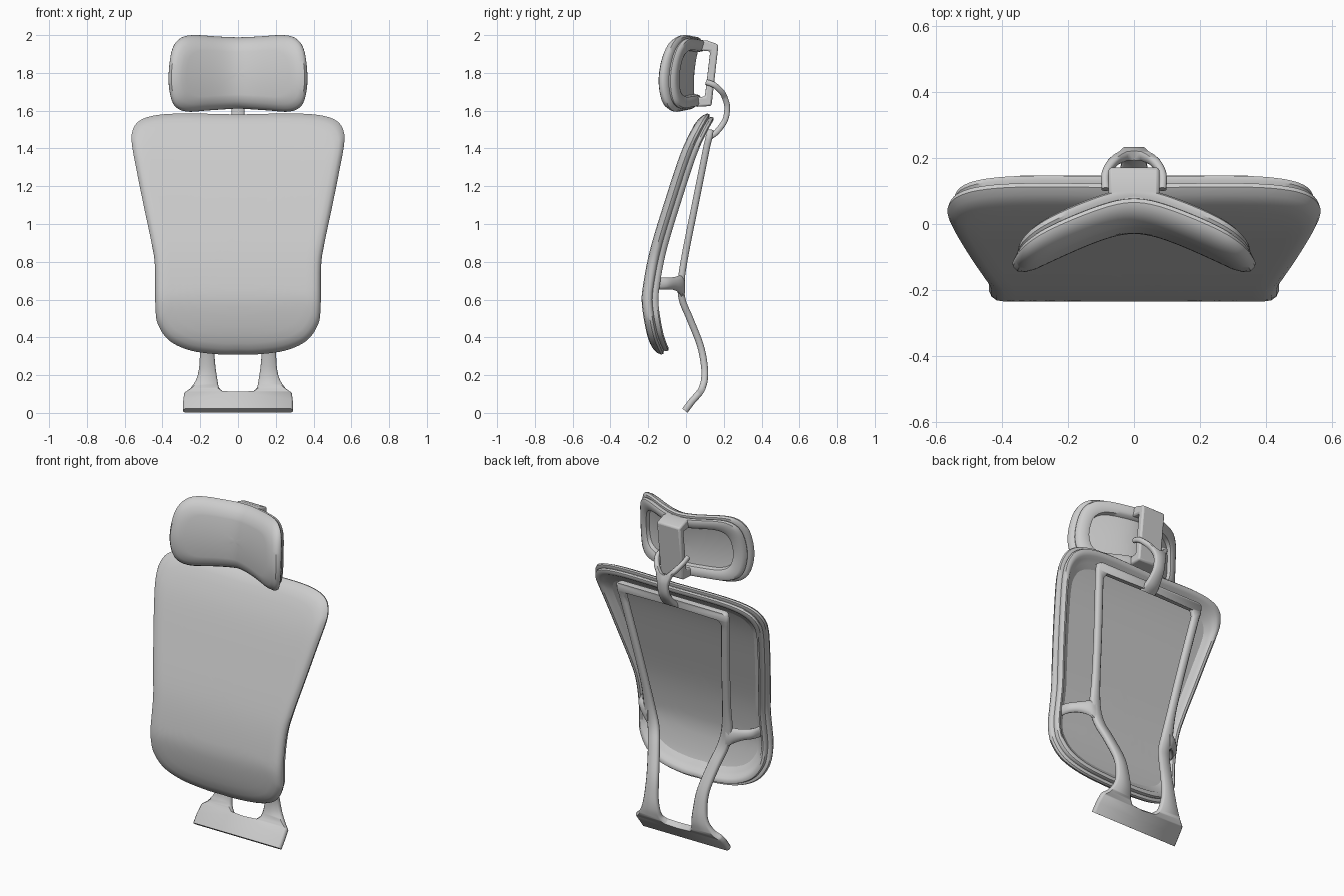
import bpy, bmesh, math

cube = bpy.data.objects.get("Cube")
if cube:
    bpy.data.objects.remove(cube, do_unlink=True)

GREY = (0.6, 0.6, 0.6, 1)
mat = bpy.data.materials.new("light_grey")
mat.use_nodes = True
mat.diffuse_color = GREY
mat.node_tree.nodes["Principled BSDF"].inputs["Base Color"].default_value = GREY


def smooth_path(pts, steps=5):
    """Catmull-Rom sampling of tuples of any size."""
    out = []
    for i in range(len(pts) - 1):
        quad = (pts[max(i - 1, 0)], pts[i], pts[i + 1], pts[min(i + 2, len(pts) - 1)])
        for s in range(steps):
            t = s / steps
            out.append(tuple(
                0.5 * (2 * b + (c - a) * t + (2 * a - 5 * b + 4 * c - d) * t * t
                       + (3 * b - a - 3 * c + d) * t ** 3)
                for a, b, c, d in zip(*quad)))
    return out + [tuple(pts[-1])]


def finish(name, bm, mirror=False, angle=40):
    bmesh.ops.remove_doubles(bm, verts=bm.verts, dist=1e-5)
    bmesh.ops.recalc_face_normals(bm, faces=bm.faces)
    mesh = bpy.data.meshes.new(name)
    bm.to_mesh(mesh)
    bm.free()
    mesh.materials.append(mat)
    ob = bpy.data.objects.new(name, mesh)
    bpy.context.collection.objects.link(ob)
    if mirror:
        ob.modifiers.new("mirror", "MIRROR")
    bpy.ops.object.select_all(action="DESELECT")
    ob.select_set(True)
    bpy.context.view_layer.objects.active = ob
    bpy.ops.object.shade_smooth_by_angle(angle=math.radians(angle))
    return ob


def bridge(bm, a, b):
    for i in range(len(a)):
        j = (i + 1) % len(a)
        bm.faces.new((a[i], a[j], b[j], b[i]))


def shell(name, half, sections, bend, ring=False):
    """Nested inset copies of an outline; capped front and back, or a closed ring."""
    right = smooth_path(half)
    outline = right + [(-x, z) for x, z in right[-2:0:-1]]
    zs = [z for _, z in outline]
    cz, hh = (max(zs) + min(zs)) / 2, (max(zs) - min(zs)) / 2
    hw = max(x for x, _ in outline)
    bm = bmesh.new()

    def loop(inset, depth, k=1.0):
        verts = []
        for x, z in outline:
            px = x * (1 - inset / hw) * k
            pz = cz + (z - cz) * (1 - inset / hh) * k
            verts.append(bm.verts.new((px, bend(px, pz) + depth, pz)))
        return verts

    loops = [loop(*s) for s in sections]
    for a, b in zip(loops, loops[1:]):
        bridge(bm, a, b)
    if ring:
        bridge(bm, loops[-1], loops[0])
    else:
        for last, (inset, depth) in ((loops[0], sections[0]), (loops[-1], sections[-1])):
            for n in range(11, 0, -1):
                inner = loop(inset, depth, n / 12)
                bridge(bm, last, inner)
                last = inner
            mid = bm.verts.new((0, bend(0, cz) + depth, cz))
            for i in range(len(last)):
                bm.faces.new((last[i], last[(i + 1) % len(last)], mid))
    return finish(name, bm)


def strap(name, rows, t, b):
    """Mirrored flat bar: rows of (z, y, inner x, outer x), chamfered section."""
    bm = bmesh.new()
    loops = []
    for i, (z, y, xi, xo) in enumerate(rows):
        p, q = rows[max(i - 1, 0)], rows[min(i + 1, len(rows) - 1)]
        dz, dy = q[0] - p[0], q[1] - p[1]
        length = math.hypot(dz, dy)
        ny, nz = -dz / length, dy / length
        c = b if xi > 0 else 0
        section = [(xi, c - t), (xi + c, -t), (xo - b, -t), (xo, b - t),
                   (xo, t - b), (xo - b, t), (xi + c, t), (xi, t - c)]
        loops.append([bm.verts.new((x, y + d * ny, z + d * nz)) for x, d in section])
    for l, m in zip(loops, loops[1:]):
        bridge(bm, l, m)
    bm.faces.new(loops[0])
    bm.faces.new(loops[-1])
    inside = [f for f in bm.faces if all(abs(v.co.x) < 1e-5 for v in f.verts)]
    bmesh.ops.delete(bm, geom=inside, context="FACES")
    return finish(name, bm, mirror=True, angle=50)


# Backrest: flat across, curved in height
back_curve = smooth_path([(0.3, -0.16), (0.41, -0.205), (0.57, -0.233), (0.67, -0.228),
                          (0.865, -0.19), (1.13, -0.11), (1.37, -0.03), (1.51, 0.035),
                          (1.6, 0.09)], 8)


def back_bend(x, z):
    for (z0, y0), (z1, y1) in zip(back_curve, back_curve[1:]):
        if z <= z1:
            break
    return y0 + (y1 - y0) * (z - z0) / (z1 - z0)


back_outline = [(0, 1.58), (0.3, 1.585), (0.45, 1.573), (0.53, 1.54), (0.562, 1.48),
                (0.56, 1.41), (0.54, 1.3), (0.5, 1.1), (0.46, 0.91), (0.44, 0.78),
                (0.437, 0.55), (0.42, 0.46), (0.36, 0.38), (0.25, 0.33), (0.1, 0.31), (0, 0.31)]
shell("back_cushion", back_outline,
      [(0.06, 0), (0.03, 0.004), (0.01, 0.015), (0, 0.032), (0.004, 0.046), (0.02, 0.056),
       (0.04, 0.056)], back_bend)
shell("back_rim", back_outline,
      [(0.025, 0.045), (0.018, 0.066), (0.022, 0.08), (0.035, 0.088), (0.05, 0.086),
       (0.06, 0.076), (0.075, 0.07), (0.11, 0.05)], back_bend, ring=True)


# Headrest: wraps forward at the sides, top leans back
def head_bend(x, z):
    return -0.03 - 0.5 * (math.hypot(x, 0.1) - 0.1) + 0.7 * (z - 1.74) ** 2


head_outline = [(0, 1.988), (0.1, 1.992), (0.24, 2.0), (0.31, 1.98), (0.35, 1.92),
                (0.367, 1.8), (0.362, 1.7), (0.335, 1.625), (0.27, 1.595), (0.15, 1.602),
                (0, 1.612)]
shell("head_cushion", head_outline,
      [(0.07, 0), (0.04, 0.006), (0.015, 0.02), (0.002, 0.04), (0, 0.052), (0.008, 0.066),
       (0.025, 0.072), (0.04, 0.072)], head_bend)
shell("head_rim", head_outline,
      [(0.025, 0.06), (0.016, 0.08), (0.02, 0.096), (0.032, 0.104), (0.065, 0.104),
       (0.078, 0.097), (0.085, 0.065)], head_bend, ring=True)

# C-shaped bracket behind the headrest
bracket_profile = [(0.05, 1.97), (0.11, 1.972), (0.172, 1.95), (0.135, 1.625), (0.05, 1.62),
                   (0.05, 1.67), (0.1, 1.675), (0.128, 1.915), (0.05, 1.92)]
bm = bmesh.new()
face = bm.faces.new([bm.verts.new((-0.077, y, z)) for y, z in bracket_profile])
ext = bmesh.ops.extrude_face_region(bm, geom=[face])
for v in ext["geom"]:
    if isinstance(v, bmesh.types.BMVert):
        v.co.x = 0.077
bracket = finish("head_bracket", bm)
bevel = bracket.modifiers.new("bevel", "BEVEL")
bevel.width, bevel.segments = 0.01, 2

# Forked hook joining headrest and frame
strap("head_fork",
      smooth_path([(1.455, 0.115, 0, 0.05), (1.485, 0.16, 0, 0.042), (1.55, 0.207, 0, 0.034),
                   (1.62, 0.218, 0, 0.036), (1.665, 0.207, 0, 0.05)])
      + smooth_path([(1.67, 0.205, 0.015, 0.053), (1.7, 0.188, 0.045, 0.078),
                     (1.735, 0.15, 0.073, 0.098), (1.752, 0.105, 0.073, 0.098)]), 0.015, 0.007)

# Support frame: top bar, rails, legs and foot
strap("support_frame",
      [(1.5, 0.128, 0, 0.355), (1.49, 0.127, 0, 0.37), (1.455, 0.121, 0, 0.37),
       (1.45, 0.12, 0.3, 0.37)]
      + smooth_path([(1.42, 0.112, 0.318, 0.365), (1.1, 0.048, 0.275, 0.322),
                     (0.85, -0.002, 0.245, 0.295), (0.7, -0.025, 0.222, 0.29),
                     (0.6, -0.02, 0.195, 0.265), (0.5, 0.02, 0.165, 0.235),
                     (0.36, 0.075, 0.132, 0.205), (0.25, 0.097, 0.12, 0.205),
                     (0.18, 0.098, 0.11, 0.22), (0.13, 0.085, 0.1, 0.25),
                     (0.105, 0.07, 0.075, 0.28)])
      + [(0.1, 0.066, 0, 0.285), (0.06, 0.03, 0, 0.29), (0.012, -0.006, 0, 0.29)],
      0.018, 0.01)

# Side arms from the rails to the backrest rim
for side, label in ((1, "left"), (-1, "right")):
    bm = bmesh.new()
    loops = []
    for x, y, z, r in smooth_path([(0.25, -0.022, 0.67, 0.075), (0.285, -0.03, 0.68, 0.05),
                                   (0.33, -0.065, 0.685, 0.034), (0.37, -0.11, 0.685, 0.031),
                                   (0.385, -0.16, 0.685, 0.033)]):
        ring = [2 * math.pi * k / 12 for k in range(12)]
        loops.append([bm.verts.new((side * (x + 0.012 * math.cos(a)),
                                    y + 0.018 * math.cos(a), z + r * math.sin(a)))
                      for a in ring])
    for l, m in zip(loops, loops[1:]):
        bridge(bm, l, m)
    bm.faces.new(loops[0])
    bm.faces.new(loops[-1])
    finish(label + "_side_arm", bm)
